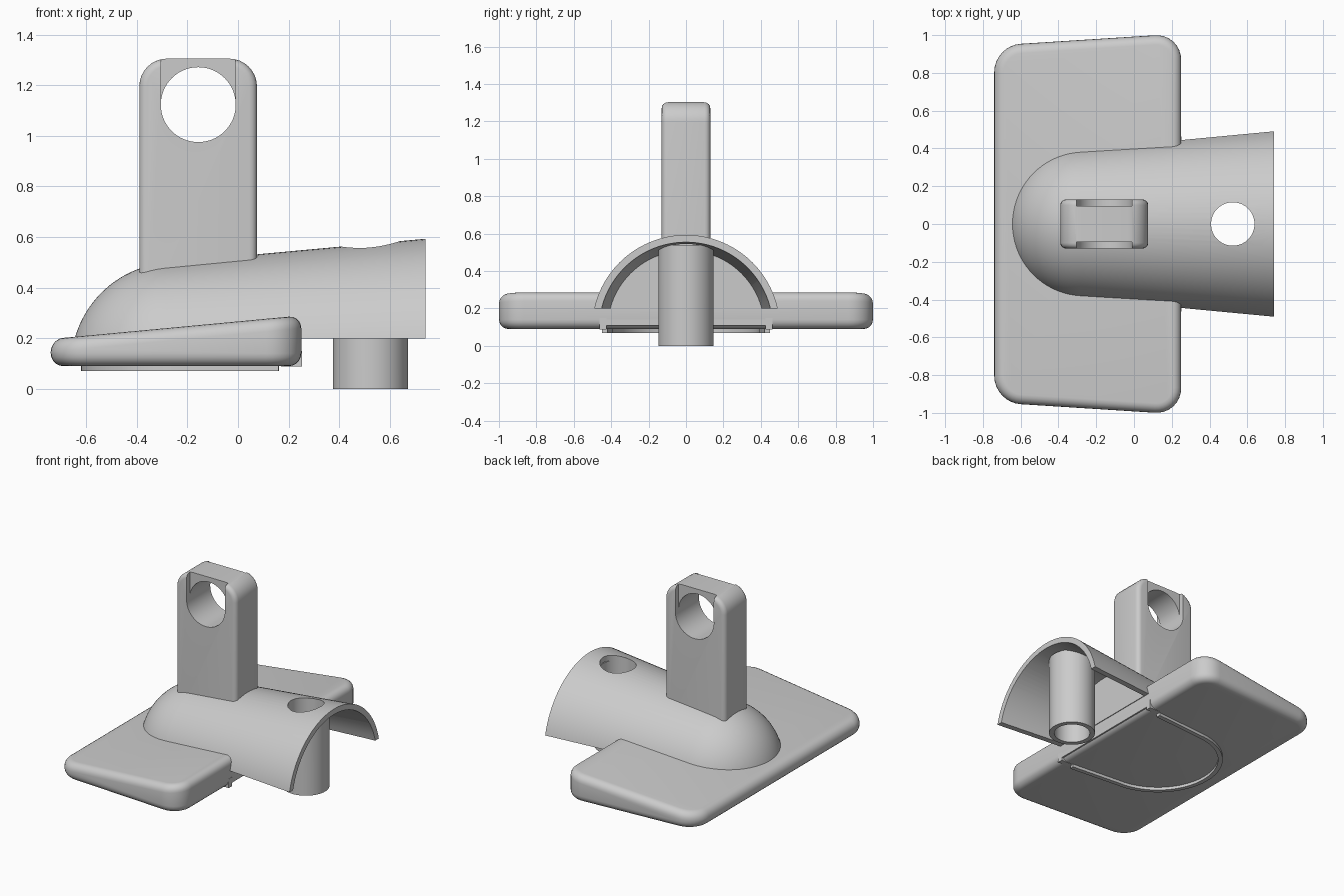
import bpy, bmesh, math
from mathutils import Matrix, Vector

cube = bpy.data.objects.get("Cube")
if cube:
    bpy.data.objects.remove(cube, do_unlink=True)

grey = bpy.data.materials.new("plain grey")
grey.use_nodes = True
COLOUR = (0.6, 0.6, 0.6, 1)
grey.diffuse_color = COLOUR
grey.node_tree.nodes["Principled BSDF"].inputs["Base Color"].default_value = COLOUR
AXIS_Z = 0.09


def finish(bm, name):
    bmesh.ops.recalc_face_normals(bm, faces=bm.faces)
    mesh = bpy.data.meshes.new(name)
    bm.to_mesh(mesh)
    bm.free()
    mesh.materials.append(grey)
    ob = bpy.data.objects.new(name, mesh)
    bpy.context.collection.objects.link(ob)
    return ob


def activate(ob):
    bpy.ops.object.select_all(action='DESELECT')
    ob.select_set(True)
    bpy.context.view_layer.objects.active = ob


def apply_boolean(ob, tool, operation='DIFFERENCE'):
    tool.hide_render = True
    mod = ob.modifiers.new("cut", 'BOOLEAN')
    mod.operation, mod.object, mod.solver = operation, tool, 'EXACT'
    activate(ob)
    bpy.ops.object.modifier_apply(modifier=mod.name)
    bpy.data.objects.remove(tool, do_unlink=True)


def smooth(ob):
    activate(ob)
    bpy.ops.object.shade_smooth_by_angle(angle=math.radians(32))


def box_bm(low, high):
    bm = bmesh.new()
    bmesh.ops.create_cube(bm, size=1)
    low, high = Vector(low), Vector(high)
    for v in bm.verts:
        v.co = (low + high) / 2 + v.co * (high - low)
    return bm


def box(name, low, high):
    return finish(box_bm(low, high), name)


def cylinder(name, radius, depth, centre, along_y=False):
    bm = bmesh.new()
    turn = Matrix.Rotation(math.pi / 2, 4, 'X') if along_y else Matrix()
    bmesh.ops.create_cone(bm, cap_ends=True, segments=64, radius1=radius, radius2=radius,
                          depth=depth, matrix=Matrix.Translation(centre) @ turn)
    return finish(bm, name)


def revolve(name, profile):
    """Spin (x, radius) points around the long axis of the body."""
    bm = bmesh.new()
    verts = [bm.verts.new((x, 0, AXIS_Z + r)) for x, r in profile]
    edges = [bm.edges.new(pair) for pair in zip(verts, verts[1:])]
    bmesh.ops.spin(bm, geom=verts + edges, cent=(0, 0, AXIS_Z), axis=(1, 0, 0),
                   angle=math.tau, steps=96)
    bmesh.ops.remove_doubles(bm, verts=bm.verts, dist=0.0001)
    return finish(bm, name)


def round_edges(bm, edges, radius, segments):
    bmesh.ops.bevel(bm, geom=edges, offset=radius, segments=segments,
                    profile=0.5, affect='EDGES')


def along(bm, axis):
    return [e for e in bm.edges
            if abs((e.verts[0].co - e.verts[1].co).normalized()[axis]) > 0.99]


def sharp(bm):
    bm.normal_update()
    return [e for e in bm.edges if e.calc_face_angle(0) > math.radians(40)]


# Wedge plate with rounded corners and a sloping top
bm = box_bm((-0.74, -1, 0.09), (0.25, 1, 0.29))
for v in bm.verts:
    front = v.co.x < 0
    v.co.y = math.copysign(0.945 if front else 1.008, v.co.y)
    if front and v.co.z > 0.2:
        v.co.z = 0.197
round_edges(bm, along(bm, 2), 0.14, 8)
round_edges(bm, sharp(bm), 0.05, 5)
smooth(finish(bm, "wedge_plate"))

# Domed body, hollow and open at the rear
R, DOME_X = 0.41, -0.25
arc = [math.radians(85) * i / 20 for i in range(21)]
profile = [(DOME_X - R * math.cos(a), R * math.sin(a)) for a in arc]
body = revolve("domed_body", profile + [(0.74, 0.503), (0.74, 0)])
apply_boolean(body, revolve("cavity", [(0.255, 0), (0.255, 0.42), (0.8, 0.47), (0.8, 0)]))
apply_boolean(body, box("rear_trim", (0.25, -1, -1), (1, 1, 0.2)))
apply_boolean(body, box("base_trim", (-1, -1, -1), (1, 1, 0.11)))

# Tubular leg under the rear, drilled through the body
apply_boolean(body, cylinder("leg", 0.148, 0.54, (0.523, 0, 0.27)), 'UNION')
apply_boolean(body, cylinder("leg_bore", 0.115, 2, (0.523, 0, 0.3)))
smooth(body)

# Upright post with a round eye and shallow slots on both faces
bm = box_bm((-0.39, -0.13, 0.3), (0.075, 0.13, 1.305))
top = [e for e in along(bm, 1) if e.verts[0].co.z > 1]
round_edges(bm, top, 0.11, 8)
round_edges(bm, [e for e in sharp(bm) if max(v.co.z for v in e.verts) > 0.4], 0.03, 4)
post = finish(bm, "upright_post")
EYE = Vector((-0.157, 0, 1.123))
for side in (-1, 1):
    ys = sorted((side * 0.095, side * 0.3))
    apply_boolean(post, box("slot", (EYE.x - 0.1475, ys[0], EYE.z), (EYE.x + 0.1475, ys[1], 1.5)))
apply_boolean(post, cylinder("eye", 0.148, 1, EYE, along_y=True))
smooth(post)

# Thin U-shaped rim under the plate
path = [(0.16, -0.45)]
for i in range(33):
    a = -math.pi / 2 - math.pi * i / 32
    path.append((-0.2 + 0.42 * math.cos(a), 0.42 * math.sin(a)))
path.append((0.16, 0.45))
bm = bmesh.new()
rings = []
for i, (x, y) in enumerate(path):
    x0, y0 = path[max(i - 1, 0)]
    x1, y1 = path[min(i + 1, len(path) - 1)]
    normal = Vector((y1 - y0, x0 - x1, 0)).normalized() * 0.03
    outer = Vector((x, y, 0))
    inner = outer + normal if (outer + normal).length < outer.length else outer - normal
    rings.append([bm.verts.new((p.x, p.y, z))
                  for p, z in ((outer, 0.07), (inner, 0.07), (inner, 0.1), (outer, 0.1))])
for a, b in zip(rings, rings[1:]):
    for k in range(4):
        n = (k + 1) % 4
        bm.faces.new((a[k], a[n], b[n], b[k]))
bm.faces.new(rings[0])
bm.faces.new(rings[-1])
smooth(finish(bm, "underside_rim"))

# Small stubs below the rear corners of the body wall
for name, side in (("left_stub", 1), ("right_stub", -1)):
    ys = sorted((side * 0.425, side * 0.462))
    box(name, (0.17, ys[0], 0.088), (0.252, ys[1], 0.15))
